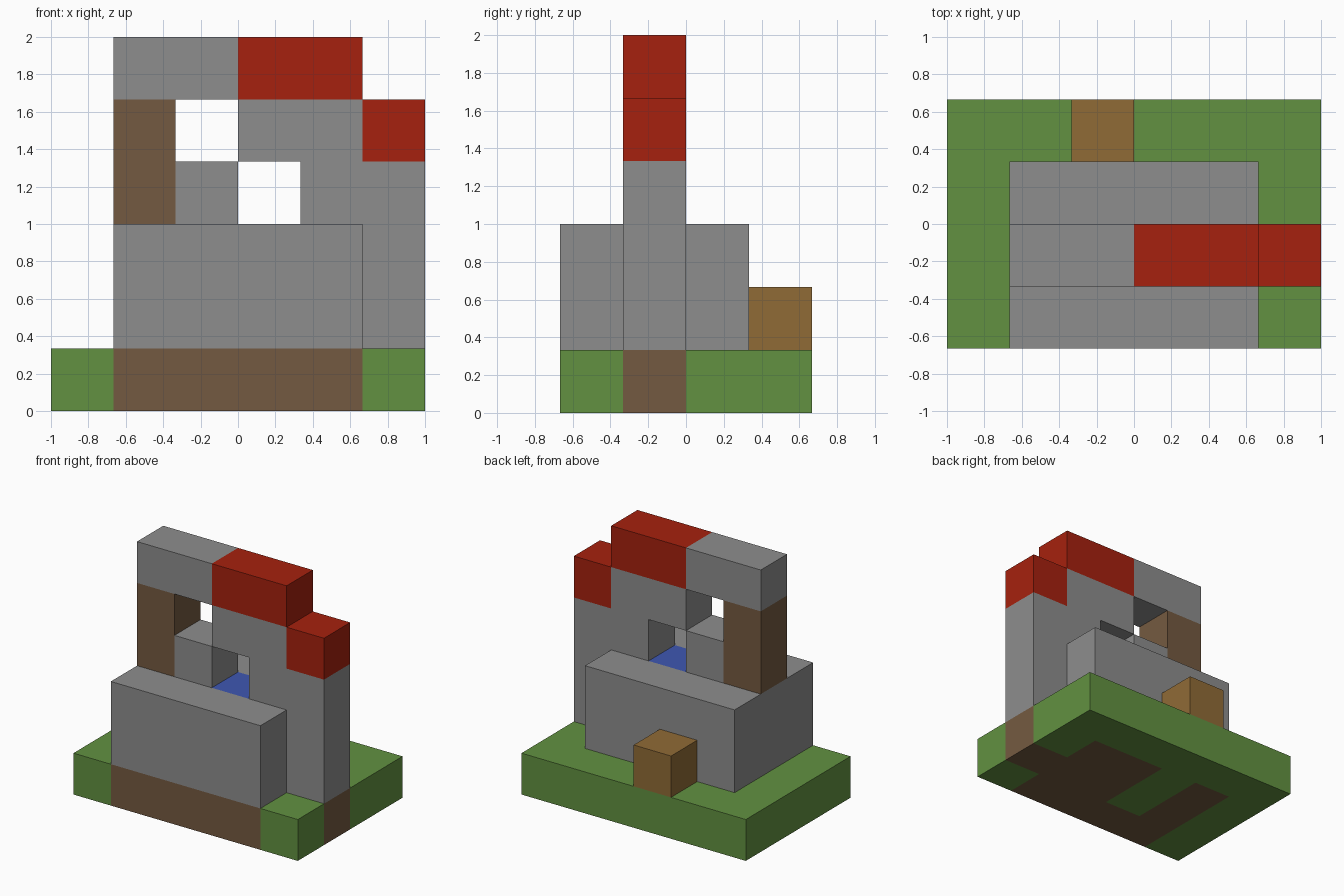
import bpy, bmesh
from mathutils import Vector

cube = bpy.data.objects.get("Cube")
if cube:
    bpy.data.objects.remove(cube)

CELL = 1 / 3
ORIGIN = Vector((-1, -2 * CELL, 0))


def make_material(name, rgb):
    """Material from 8-bit display colour, converted to linear."""
    linear = [((c / 255 + 0.055) / 1.055) ** 2.4 for c in rgb]
    mat = bpy.data.materials.new(name)
    mat.use_nodes = True
    mat.diffuse_color = (*linear, 1)
    mat.node_tree.nodes["Principled BSDF"].inputs["Base Color"].default_value = (*linear, 1)
    return mat


grass = make_material("grass green", (98, 145, 65))
soil = make_material("soil brown", (116, 90, 65))
stone = make_material("stone grey", (141, 141, 141))
red = make_material("roof red", (166, 33, 14))
ochre = make_material("ochre wood", (144, 107, 54))
blue = make_material("water blue", (62, 87, 178))

# Parts as boxes of cells: (x, y, z start), (x, y, z end).
# A later box replaces an earlier one where they overlap.
PARTS = [
    ("ground_grass", grass, [((0, 0, 0), (6, 4, 1))]),
    ("ground_soil", soil, [((1, 0, 0), (5, 1, 1)), ((1, 1, 0), (2, 3, 1)),
                           ((3, 1, 0), (5, 3, 1)), ((5, 1, 0), (6, 2, 1))]),
    ("stone_body", stone, [((1, 0, 1), (5, 3, 3))]),
    ("stone_wall", stone, [((5, 1, 1), (6, 2, 4)), ((4, 1, 3), (5, 2, 5)),
                           ((3, 1, 4), (4, 2, 5)), ((2, 1, 3), (3, 2, 4)),
                           ((1, 1, 5), (3, 2, 6))]),
    ("wood_post", soil, [((1, 1, 3), (2, 2, 5))]),
    ("water_basin", blue, [((3, 1, 2), (4, 2, 3))]),
    ("red_roof", red, [((3, 1, 5), (5, 2, 6)), ((5, 1, 4), (6, 2, 5))]),
    ("back_crate", ochre, [((2, 3, 1), (3, 4, 2))]),
]

owner = {}
for name, mat, boxes in PARTS:
    for lo, hi in boxes:
        for x in range(lo[0], hi[0]):
            for y in range(lo[1], hi[1]):
                for z in range(lo[2], hi[2]):
                    owner[x, y, z] = name


def build_part(name, mat):
    """Outer faces of every cell in the part, skipping hidden ones."""
    bm = bmesh.new()
    for cell in [c for c, n in owner.items() if n == name]:
        centre = Vector(cell) + Vector((0.5, 0.5, 0.5))
        for axis in range(3):
            for sign in (-1, 1):
                normal = Vector((0, 0, 0))
                normal[axis] = sign
                neighbour = tuple(int(c) for c in Vector(cell) + normal)
                if neighbour in owner:
                    continue
                u = Vector((0, 0, 0))
                u[(axis + 1) % 3] = 0.5
                v = normal.cross(u)
                mid = centre + normal / 2
                corners = [mid - u - v, mid + u - v, mid + u + v, mid - u + v]
                bm.faces.new([bm.verts.new(ORIGIN + c * CELL) for c in corners])
    bmesh.ops.remove_doubles(bm, verts=bm.verts, dist=0.001)
    mesh = bpy.data.meshes.new(name)
    bm.to_mesh(mesh)
    bm.free()
    mesh.materials.append(mat)
    bpy.context.collection.objects.link(bpy.data.objects.new(name, mesh))


for name, mat, boxes in PARTS:
    build_part(name, mat)
